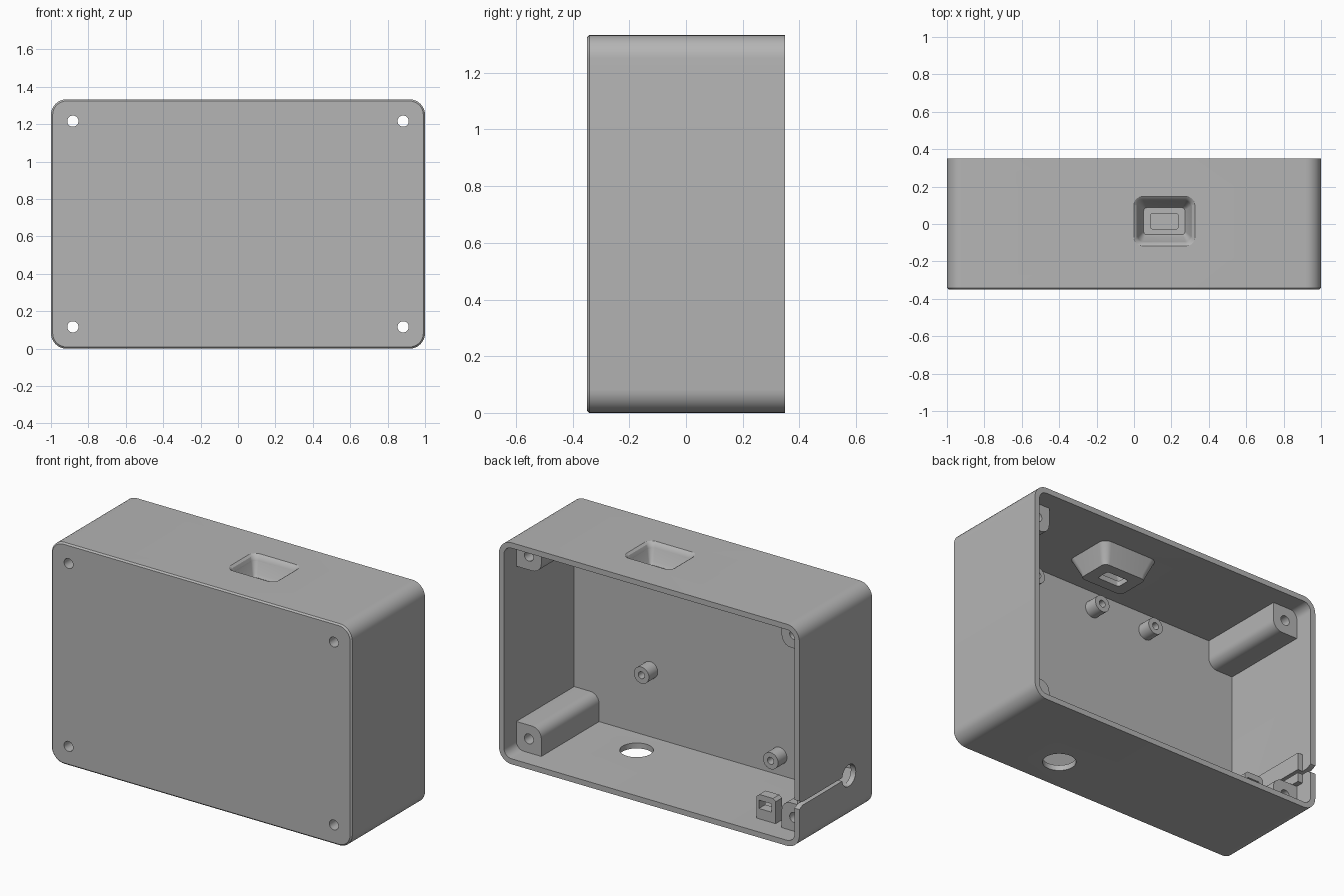
import bpy, bmesh, math

if "Cube" in bpy.data.objects:
    bpy.data.objects.remove(bpy.data.objects["Cube"])

grey = bpy.data.materials.new("case_grey")
grey.use_nodes = True
grey.diffuse_color = (0.46, 0.46, 0.46, 1)
grey.node_tree.nodes["Principled BSDF"].inputs["Base Color"].default_value = (0.46, 0.46, 0.46, 1)

W, D, H, T = 1.0, 0.35, 1.333, 0.033   # half width, half depth, height, wall
MID = H / 2
PLACE = {"x": lambda a, b, d: (d, a, b),
         "y": lambda a, b, d: (a, d, b),
         "z": lambda a, b, d: (a, b, d)}


def rounded(ca, cb, ha, hb, radii, seg=8):
    """Rectangle outline; radii run from the + + corner counter-clockwise."""
    if not isinstance(radii, tuple):
        radii = (radii,) * 4
    pts = []
    for k, (sa, sb) in enumerate(((1, 1), (-1, 1), (-1, -1), (1, -1))):
        r = radii[k]
        steps = seg if r > 0 else 0
        for i in range(steps + 1):
            t = math.pi / 2 * (k + (i / steps if steps else 0))
            pts.append((ca + sa * (ha - r) + r * math.cos(t),
                        cb + sb * (hb - r) + r * math.sin(t)))
    return pts


def circle(ca, cb, r, n=32):
    return [(ca + r * math.cos(math.tau * i / n), cb + r * math.sin(math.tau * i / n)) for i in range(n)]


def loft(name, axis, sections):
    """Solid through (depth, outline) sections along an axis."""
    bm = bmesh.new()
    rings = [[bm.verts.new(PLACE[axis](a, b, d)) for a, b in outline] for d, outline in sections]
    n = len(rings[0])
    for low, high in zip(rings, rings[1:]):
        for i in range(n):
            j = (i + 1) % n
            bm.faces.new((low[i], low[j], high[j], high[i]))
    bm.faces.new(rings[0])
    bm.faces.new(rings[-1])
    bmesh.ops.recalc_face_normals(bm, faces=bm.faces)
    mesh = bpy.data.meshes.new(name)
    bm.to_mesh(mesh)
    bm.free()
    mesh.materials.append(grey)
    obj = bpy.data.objects.new(name, mesh)
    bpy.context.collection.objects.link(obj)
    return obj


def prism(name, axis, start, end, outline):
    return loft(name, axis, [(start, outline), (end, outline)])


def cut(target, *cutters):
    bpy.context.view_layer.objects.active = target
    for cutter in cutters:
        cutter.hide_render = True
        mod = target.modifiers.new("cut", "BOOLEAN")
        mod.operation = "DIFFERENCE"
        mod.solver = "EXACT"
        mod.object = cutter
        bpy.ops.object.modifier_apply(modifier=mod.name)


parts, cutters = [], []

# Case shell: chamfered front, open back
C = 0.009
shell = loft("case_shell", "y", [
    (-D, rounded(0, MID, W - C, MID - C, 0.083 - C)),
    (-D + C, rounded(0, MID, W, MID, 0.083)),
    (D, rounded(0, MID, W, MID, 0.083))])
cavity = prism("cavity_cutter", "y", -D + T, D + 0.1, rounded(0, MID, W - T, MID - T, 0.05))
cut(shell, cavity)
parts.append(shell)
cutters.append(cavity)

# Corner screw posts with through holes
for sx, side in ((1, "left"), (-1, "right")):
    for sz, level in ((1, "top"), (-1, "bottom")):
        radii = [0, 0, 0, 0]
        radii[{(1, 1): 2, (-1, 1): 3, (-1, -1): 0, (1, -1): 1}[sx, sz]] = 0.06
        post = prism(f"{level}_{side}_screw_post", "y", -D + 0.02, 0.233,
                     rounded(sx * 0.883, MID + sz * 0.55, 0.083, 0.083, tuple(radii)))
        hole = prism("screw_hole_cutter", "y", -D - 0.1, D + 0.1,
                     circle(sx * 0.883, MID + sz * 0.55, 0.03, 24))
        cut(shell, hole)
        cut(post, hole)
        parts.append(post)
        cutters.append(hole)

# Board standoffs on the inside of the front plate
for i, (x, z) in enumerate(((0.46, 0.435), (-0.40, 0.15), (0.03, 1.19), (-0.35, 1.19), (0.49, 1.2))):
    standoff = prism(f"board_standoff_{i + 1}", "y", -D + 0.02, -0.233, circle(x, z, 0.05))
    bore = prism("bore_cutter", "y", -D + T, 0, circle(x, z, 0.021, 20))
    cut(standoff, bore)
    parts.append(standoff)
    cutters.append(bore)

# Tapered port recess sunk into the top wall
PX, PY = 0.162, 0.015
recess = loft("port_recess", "z", [
    (1.185, rounded(PX, PY, 0.145, 0.105, 0.03)),
    (1.21, rounded(PX, PY, 0.155, 0.115, 0.04)),
    (1.31, rounded(PX, PY, 0.195, 0.16, 0.05))])
pocket = loft("pocket_cutter", "z", [
    (1.218, rounded(PX, PY, 0.11, 0.072, 0.015)),
    (1.235, rounded(PX, PY, 0.122, 0.084, 0.02)),
    (1.305, rounded(PX, PY, 0.141, 0.109, 0.03)),
    (1.323, rounded(PX, PY, 0.149, 0.118, 0.035)),
    (H, rounded(PX, PY, 0.163, 0.132, 0.045)),
    (H + 0.05, rounded(PX, PY, 0.163, 0.132, 0.045))])
slot = prism("port_slot_cutter", "z", 1.1, 1.4, rounded(PX, PY, 0.075, 0.042, 0.015))
cut(shell, pocket)
cut(recess, pocket, slot)
parts.append(recess)
cutters += [pocket, slot]

# Round opening in the bottom wall
opening = prism("bottom_opening_cutter", "z", -0.1, 0.1, circle(0.422, -0.133, 0.092, 48))
cut(shell, opening)
cutters.append(opening)

# Cable hole with a slit running to the open back, and its inner pad
CZ = 0.265
pad = prism("cable_slit_pad", "x", -W + 0.01, -0.935, rounded(0.08, 0.29, 0.2, 0.09, 0))
cable = prism("cable_hole_cutter", "x", -1.1, -0.85, circle(-0.121, CZ, 0.065))
slit = prism("cable_slit_cutter", "x", -1.1, -0.85, [
    (-0.121, CZ - 0.01), (0.32, CZ - 0.01), (0.36, CZ - 0.03),
    (0.36, CZ + 0.03), (0.32, CZ + 0.01), (-0.121, CZ + 0.01)])
for part in (shell, pad):
    cut(part, cable, slit)
parts.append(pad)
cutters += [cable, slit]

# Cable tie anchor standing on the bottom wall
anchor = prism("cable_tie_anchor", "y", 0.15, 0.21, [
    (-0.617, 0.02), (-0.617, 0.165), (-0.635, 0.18), (-0.726, 0.18), (-0.744, 0.165), (-0.744, 0.02)])
window = prism("anchor_window_cutter", "y", 0.1, 0.3, rounded(-0.675, 0.12, 0.042, 0.025, 0))
cut(anchor, window)
parts.append(anchor)
cutters.append(window)

# Remove helpers and smooth the rounded surfaces
for helper in cutters:
    bpy.data.objects.remove(helper)
bpy.ops.object.select_all(action="DESELECT")
for part in parts:
    part.select_set(True)
bpy.context.view_layer.objects.active = shell
bpy.ops.object.shade_smooth_by_angle(angle=math.radians(30))
